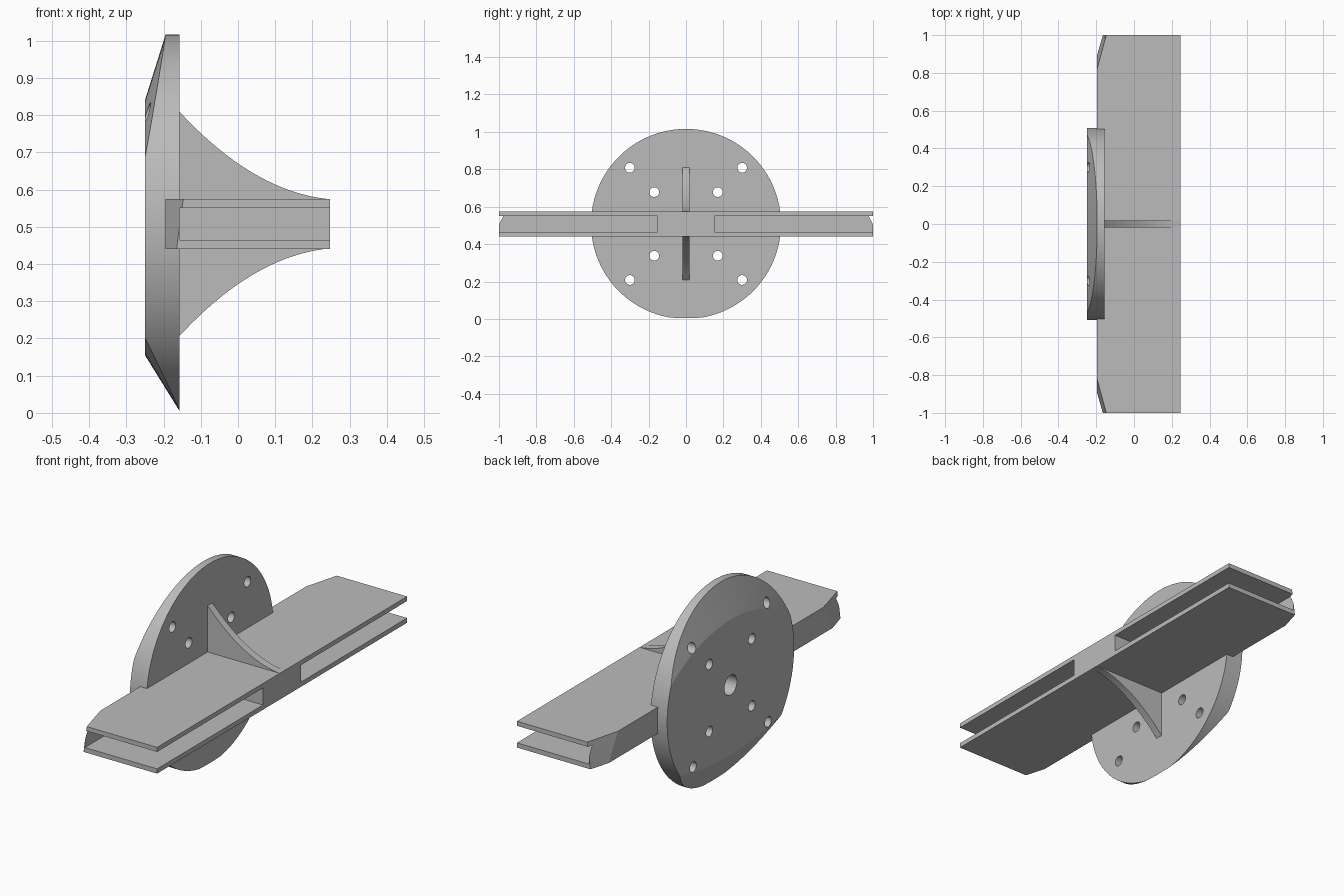
import bpy, math
from mathutils import Matrix

if "Cube" in bpy.data.objects:
    bpy.data.objects.remove(bpy.data.objects["Cube"], do_unlink=True)

MID = 0.508                        # height of the hub axis
BACK, FACE, END = -0.25, -0.157, 0.247

grey = bpy.data.materials.new("plain grey")
grey.use_nodes = True
grey.diffuse_color = (0.5, 0.5, 0.5, 1)
grey.node_tree.nodes["Principled BSDF"].inputs["Base Color"].default_value = (0.5, 0.5, 0.5, 1)


def box(name, x0, x1, y0, y1, z0, z1):
    bpy.ops.mesh.primitive_cube_add(size=1)
    ob = bpy.context.object
    ob.name = name
    ob.data.transform(Matrix.Translation(((x0 + x1) / 2, (y0 + y1) / 2, (z0 + z1) / 2))
                      @ Matrix.Diagonal((x1 - x0, y1 - y0, z1 - z0, 1)))
    return ob


def cone_x(name, x0, x1, r0, r1, y, z, sides):
    """Round solid along x, radius r0 at x0 and r1 at x1."""
    bpy.ops.mesh.primitive_cone_add(vertices=sides, radius1=r0, radius2=r1, depth=x1 - x0)
    ob = bpy.context.object
    ob.name = name
    ob.data.transform(Matrix.Translation(((x0 + x1) / 2, y, z))
                      @ Matrix.Rotation(math.pi / 2, 4, 'Y'))
    return ob


def boolean(ob, cutter, operation='DIFFERENCE'):
    cutter.hide_render = True
    mod = ob.modifiers.new("cut", 'BOOLEAN')
    mod.operation, mod.object, mod.solver = operation, cutter, 'EXACT'
    bpy.context.view_layer.objects.active = ob
    bpy.ops.object.modifier_apply(modifier=mod.name)
    bpy.data.objects.remove(cutter, do_unlink=True)


def trim_upper(ob):
    """Taper the back of a part with the shared large cone."""
    slope = 0.314
    x1 = 0.3
    boolean(ob, cone_x("upper_taper", BACK, x1, 0.81, 0.81 + (x1 - BACK) / slope,
                       0, 0.03, 256), 'INTERSECT')


def bore_hub(ob):
    boolean(ob, cone_x("hub_bore", -0.4, 0, 0.05, 0.05, 0, MID, 48))


def finish(ob):
    ob.data.materials.clear()
    ob.data.materials.append(grey)
    bpy.ops.object.select_all(action='DESELECT')
    ob.select_set(True)
    bpy.context.view_layer.objects.active = ob
    bpy.ops.object.shade_smooth_by_angle(angle=math.radians(12))


# round mounting plate with tapered back
plate = cone_x("mounting_plate", BACK, FACE, MID, MID, 0, MID, 96)
trim_upper(plate)
boolean(plate, cone_x("lower_taper", BACK, -0.1, 1.78, 2.022, 0, 1.935, 256), 'INTERSECT')
for dy, dz in ((0.3, 0.3), (0.17, 0.17)):
    for sy in (-1, 1):
        for sz in (-1, 1):
            boolean(plate, cone_x("bolt_hole", -0.4, 0, 0.026, 0.026,
                                  sy * dy, MID + sz * dz, 32))
bore_hub(plate)
finish(plate)

# long cross bar, slotted from both ends
bar = box("cross_bar", -0.195, END, -1, 1, 0.441, 0.574)
for side in (-1, 1):
    y0, y1 = sorted((side * 0.153, side * 1.2))
    boolean(bar, box("slot", FACE, 0.4, y0, y1, 0.465, 0.551))
trim_upper(bar)
bore_hub(bar)
finish(bar)

# curved gusset ribs above and below the bar
start, bend, tip = (FACE, 0.301), (0.043, 0.085), (END, 0.066)
steps = 24
arc = []
for i in range(steps + 1):
    t = i / steps
    arc.append([(1 - t) ** 2 * a + 2 * t * (1 - t) * b + t * t * c
                for a, b, c in zip(start, bend, tip)])
profile = arc + [(END, 0.05), (FACE, 0.05)]
n = len(profile)
for name, s in (("upper_rib", 1), ("lower_rib", -1)):
    verts = [(x, y, MID + s * h) for y in (-0.019, 0.019) for x, h in profile]
    faces = [tuple(range(n)), tuple(reversed(range(n, 2 * n)))]
    faces += [((i + 1) % n, i, i + n, (i + 1) % n + n) for i in range(n)]
    if s < 0:
        faces = [tuple(reversed(f)) for f in faces]
    mesh = bpy.data.meshes.new(name)
    mesh.from_pydata(verts, [], faces)
    rib = bpy.data.objects.new(name, mesh)
    bpy.context.collection.objects.link(rib)
    finish(rib)
